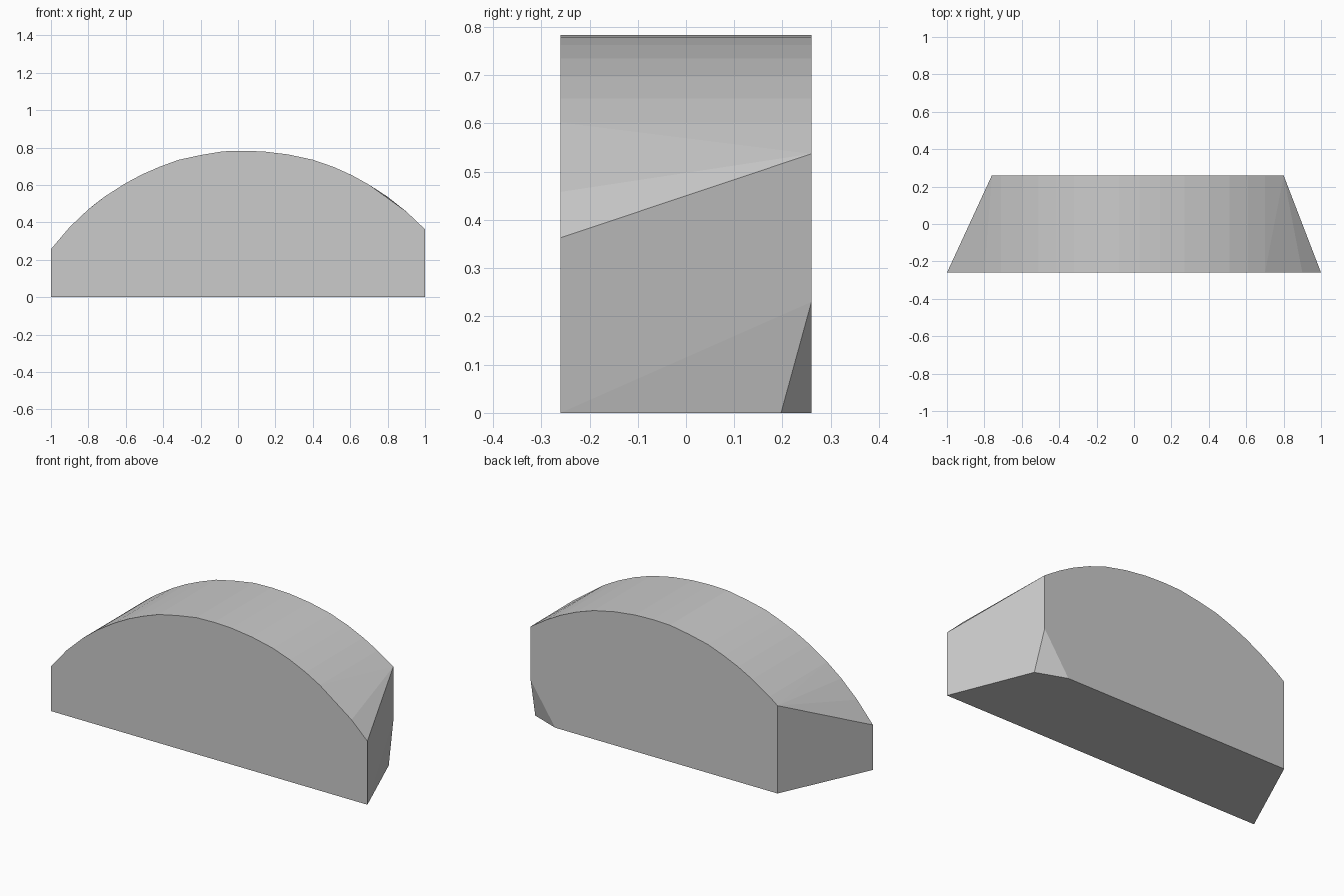
import bpy
import bmesh

if "Cube" in bpy.data.objects:
    bpy.data.objects.remove(bpy.data.objects["Cube"])

DEPTH = 0.26  # half thickness, front to back

# Shared arched outline (x, z)
arch = [(-0.9, 0.375), (-0.8, 0.47), (-0.71, 0.54), (-0.6, 0.61), (-0.51, 0.658),
        (-0.42, 0.697), (-0.32, 0.734), (-0.2, 0.76), (-0.08, 0.78), (0.03, 0.783),
        (0.14, 0.779), (0.27, 0.763), (0.4, 0.735), (0.51, 0.697), (0.61, 0.652),
        (0.7, 0.602), (0.9, 0.458)]


def face_outline(left, right):
    """Arch points kept between two end points."""
    return [left] + [p for p in arch if left[0] < p[0] < right[0]] + [right]


# Wide front face
points = [(x, -DEPTH, z) for x, z in face_outline((-1, 0.257), (1, 0.363))]
points += [(-1, -DEPTH, 0), (1, -DEPTH, 0)]

# Narrower back face
points += [(x, DEPTH, z) for x, z in face_outline((-0.76, 0.502), (0.80, 0.537))]
points += [(-0.76, DEPTH, 0)]

# Chipped lower back right corner
points += [(0.80, DEPTH, 0.23), (0.815, 0.197, 0), (0.645, DEPTH, 0)]

# Wrap the points into one solid stone
bm = bmesh.new()
for p in points:
    bm.verts.new(p)
bmesh.ops.convex_hull(bm, input=bm.verts[:])
bmesh.ops.dissolve_limit(bm, angle_limit=0.004, verts=bm.verts[:], edges=bm.edges[:])
bmesh.ops.recalc_face_normals(bm, faces=bm.faces[:])

mesh = bpy.data.meshes.new("arched_block")
bm.to_mesh(mesh)
bm.free()
block = bpy.data.objects.new("arched_block", mesh)
bpy.context.collection.objects.link(block)
